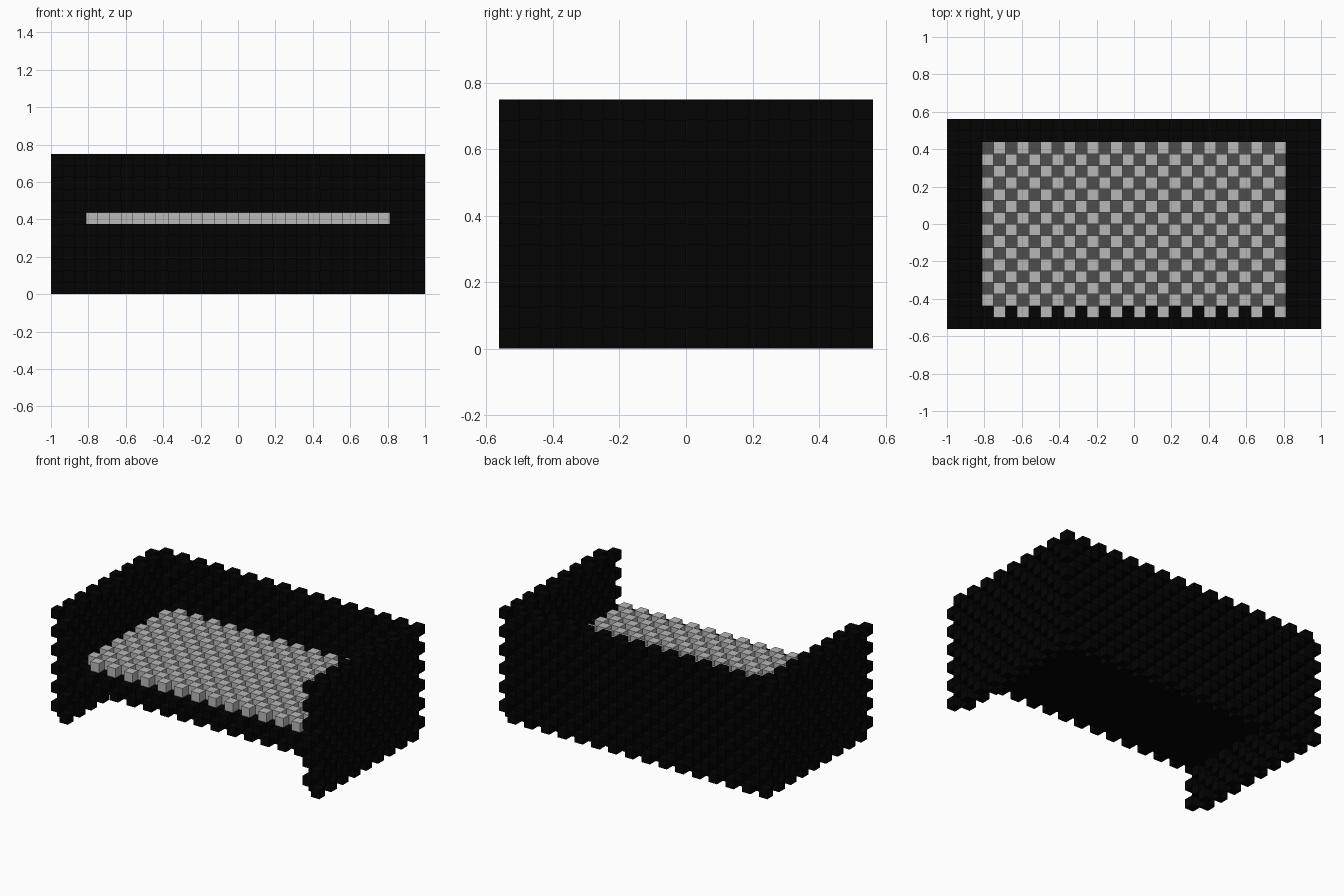
import bpy, bmesh
from mathutils import Matrix, Vector

if "Cube" in bpy.data.objects:
    bpy.data.objects.remove(bpy.data.objects["Cube"], do_unlink=True)

CELL = 1 / 16
ORIGIN = Vector((-1, -0.5625, 0))


def material(name, value):
    m = bpy.data.materials.new(name)
    m.use_nodes = True
    color = (value, value, value, 1)
    m.diffuse_color = color
    bsdf = m.node_tree.nodes["Principled BSDF"]
    bsdf.inputs["Base Color"].default_value = color
    bsdf.inputs["Roughness"].default_value = 0.9
    return m


BLACK = material("black", 0.001)
LIGHT = material("light_grey", 0.48)
DARK = material("dark_grey", 0.075)


def finish(bm, name, mat):
    mesh = bpy.data.meshes.new(name)
    bm.to_mesh(mesh)
    bm.free()
    mesh.materials.append(mat)
    obj = bpy.data.objects.new(name, mesh)
    bpy.context.collection.objects.link(obj)


def checker(name, mat, xs, ys, zs):
    """Fill every other cell of a block with a cube."""
    bm = bmesh.new()
    for i in range(*xs):
        for j in range(*ys):
            for k in range(*zs):
                if (i + j + k) % 2:
                    centre = ORIGIN + Vector((i + 0.5, j + 0.5, k + 0.5)) * CELL
                    bmesh.ops.create_cube(bm, size=CELL,
                                          matrix=Matrix.Translation(centre))
    finish(bm, name, mat)


def panel(name, mat, low, high):
    """Thin sheet between two corners given in cells."""
    low, high = Vector(low), Vector(high)
    bm = bmesh.new()
    centre = ORIGIN + (low + high) / 2 * CELL
    size = (high - low) * CELL
    bmesh.ops.create_cube(bm, size=1, matrix=Matrix.Translation(centre)
                          @ Matrix.Diagonal(size).to_4x4())
    finish(bm, name, mat)


# Side walls, two cells thick, each with its edge of the shelf
for side, wall, edge in (("right", 0, 2), ("left", 30, 29)):
    checker(side + "_wall", BLACK, (wall, wall + 2), (0, 18), (0, 12))
    checker(side + "_shelf_edge", BLACK, (edge, edge + 1), (2, 16), (5, 6))

# Back wall, two cells thick
checker("back_wall", BLACK, (2, 30), (16, 18), (0, 12))

# Black shelf base, its front edge and its flat underside
checker("shelf_base", BLACK, (2, 30), (0, 16), (4, 5))
checker("front_shelf_edge", BLACK, (2, 30), (0, 2), (5, 6))
panel("shelf_underside", BLACK, (2, 1, 4), (30, 16, 4.1))

# Dark and light layers that alternate on the shelf
checker("shelf_dark_layer", DARK, (3, 29), (2, 16), (5, 6))
checker("shelf_light_layer", LIGHT, (3, 29), (1, 16), (6, 7))
